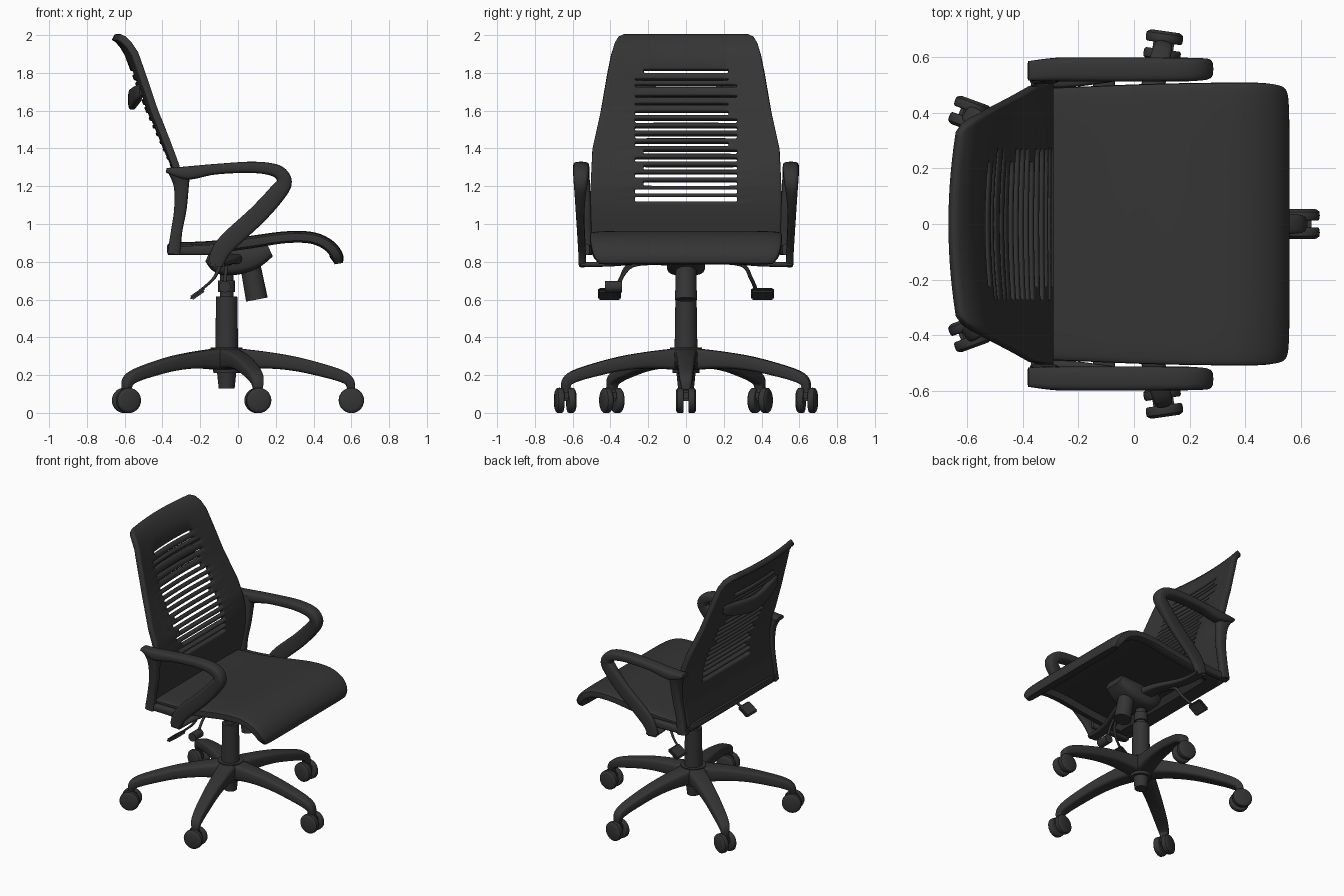
import bpy, bmesh, math, random
from mathutils import Vector, Matrix

if "Cube" in bpy.data.objects:
    bpy.data.objects.remove(bpy.data.objects["Cube"])

random.seed(4)
black = bpy.data.materials.new("matte black")
black.diffuse_color = (0.035, 0.035, 0.035, 1)
black.use_nodes = True
black.node_tree.nodes["Principled BSDF"].inputs["Base Color"].default_value = black.diffuse_color
HUB = -0.06  # x of the column axis


def finish(name, bm, matrix=None, angle=40):
    if matrix:
        bm.transform(matrix)
    bmesh.ops.recalc_face_normals(bm, faces=bm.faces[:])
    me = bpy.data.meshes.new(name)
    bm.to_mesh(me)
    bm.free()
    me.materials.append(black)
    ob = bpy.data.objects.new(name, me)
    bpy.context.collection.objects.link(ob)
    bpy.ops.object.select_all(action='DESELECT')
    ob.select_set(True)
    bpy.context.view_layer.objects.active = ob
    bpy.ops.object.shade_smooth_by_angle(angle=math.radians(angle))
    return ob


def spline(pts, n=6):
    """Catmull-Rom through points of (x, y, z, half width, half thickness)."""
    P = [pts[0]] + list(pts) + [pts[-1]]
    out = []
    for a, b, c, d in zip(P, P[1:], P[2:], P[3:]):
        for i in range(n):
            t = i / n
            out.append([0.5 * (2 * q + (r - p) * t + (2 * p - 5 * q + 4 * r - s) * t * t
                               + (3 * q - p - 3 * r + s) * t ** 3) for p, q, r, s in zip(a, b, c, d)])
    return out + [list(pts[-1])]


def loft(name, pts, side=(0, 1, 0), power=0.6, matrix=None, n=6, seg=20, hollow=False):
    """Sweep a rounded section along a smooth path; hollow recesses the underside."""
    S, side, bm, rings = spline(pts, n), Vector(side), bmesh.new(), []
    for i, p in enumerate(S):
        tan = Vector(S[min(i + 1, len(S) - 1)][:3]) - Vector(S[max(i - 1, 0)][:3])
        up = tan.cross(side).normalized()
        ring = []
        for k in range(seg):
            a = 2 * math.pi * k / seg
            c, s = math.cos(a), math.sin(a)
            u = math.copysign(abs(c) ** power, c) * p[3]
            v = math.copysign(abs(s) ** power, s) * p[4]
            if hollow and s < 0 and abs(c) < .7 and .2 < i / len(S) < .8:
                v *= -0.1
            ring.append(bm.verts.new(Vector(p[:3]) + side * u + up * v))
        rings.append(ring)
    for a, b in zip(rings, rings[1:]):
        for k in range(seg):
            bm.faces.new((a[k], a[(k + 1) % seg], b[(k + 1) % seg], b[k]))
    bm.faces.new(rings[0])
    bm.faces.new(rings[-1])
    return finish(name, bm, matrix)


def rod(name, a, b, r1, r2=None):
    """Cylinder or cone between two points."""
    a, b, bm = Vector(a), Vector(b), bmesh.new()
    bmesh.ops.create_cone(bm, cap_ends=True, segments=28, radius1=r1,
                          radius2=r1 if r2 is None else r2, depth=(b - a).length)
    m = Matrix.Translation((a + b) / 2) @ (b - a).to_track_quat('Z', 'Y').to_matrix().to_4x4()
    return finish(name, bm, m)


def box(name, loc, size, matrix=None, bevel=0.012):
    bm = bmesh.new()
    bmesh.ops.create_cube(bm, size=1, matrix=Matrix.Translation(loc) @ Matrix.Diagonal((*size, 1)))
    bmesh.ops.bevel(bm, geom=bm.edges[:], offset=bevel, segments=2, affect='EDGES')
    return finish(name, bm, matrix)


# Backrest: curved sheet with a slatted window; rows of (z, x, half width)
profile = [(0.84, -.355, .48), (0.9, -.345, .50), (1.0, -.325, .505), (1.1, -.308, .505), (1.2, -.308, .505),
           (1.3, -.335, .50), (1.4, -.38, .495), (1.6, -.47, .45), (1.8, -.545, .415),
           (1.9, -.582, .395), (1.95, -.612, .38), (1.98, -.64, .36), (1.99, -.66, .33)]


def back_at(z):
    for a, b in zip(profile, profile[1:]):
        if z <= b[0]:
            t = (z - a[0]) / (b[0] - a[0])
            return a[1] + (b[1] - a[1]) * t, a[2] + (b[2] - a[2]) * t
    return profile[-1][1:]


slots = [(1.12 + .041 * i, 1.12 + .041 * i + .022) for i in range(12)]
slots += [(1.625, 1.635), (1.665, 1.677), (1.72, 1.734), (1.755, 1.765), (1.795, 1.815)]
rows = sorted([p[0] for p in profile if not 1.11 < p[0] < 1.82] + [z for s in slots for z in s])
inner = [-.27 + .54 * i / 12 for i in range(13)]
bm = bmesh.new()
grid = []
for z in rows:
    x, w = back_at(z)
    ys = [-w, -w + .02, -(w + .27) / 2] + inner + [(w + .27) / 2, w - .02, w]
    bow = 0.035 * min(max((z - 1.2) / .7, 0), 1)
    grid.append([bm.verts.new((x + bow * (y / .38) ** 2, y, z)) for y in ys])
for j in range(len(rows) - 1):
    slot = any(abs(rows[j] - s[0]) < 1e-6 for s in slots)
    lo, hi = 3 + random.choice((0, 0, 1)), 14 - random.choice((0, 0, 1))
    for i in range(len(grid[0]) - 1):
        if not (slot and lo <= i <= hi):
            bm.faces.new((grid[j][i], grid[j][i + 1], grid[j + 1][i + 1], grid[j + 1][i]))
back = finish("backrest", bm)
sol = back.modifiers.new("thickness", 'SOLIDIFY')
sol.thickness, sol.offset = 0.038, 0
bev = back.modifiers.new("soft rim", 'BEVEL')
bev.width, bev.segments, bev.limit_method, bev.angle_limit = 0.004, 1, 'ANGLE', math.radians(60)

# Support bar behind the upper back
loft("back_support_bar", [(-.51, -.31, 1.71, .03, .012), (-.53, -.24, 1.69, .045, .022), (-.56, 0, 1.66, .055, .022),
                          (-.53, .24, 1.69, .045, .022), (-.51, .31, 1.71, .03, .012)], side=(0, 0, 1))

# Seat: waterfall-front pan, recessed underneath
loft("seat", [(-.375, 0, .87, .46, .02), (-.34, 0, .87, .485, .032), (-.15, 0, .875, .495, .035),
              (.05, 0, .90, .503, .035), (.25, 0, .928, .507, .033), (.39, 0, .925, .508, .033),
              (.48, 0, .885, .505, .034), (.523, 0, .83, .49, .034), (.533, 0, .79, .46, .022)],
     power=0.3, seg=40, hollow=True)

# Arms and their supports, mirrored left and right
for s, tag in ((1, "left"), (-1, "right")):
    loft("armrest_" + tag, [(x, s * y, z, w, t) for x, y, z, w, t in (
        (-.12, .548, .785, .02, .04), (-.07, .552, .885, .02, .05), (.10, .56, 1.045, .022, .05),
        (.205, .56, 1.16, .03, .047), (.245, .557, 1.225, .038, .04), (.205, .555, 1.28, .042, .034),
        (.08, .555, 1.30, .043, .03), (-.12, .555, 1.29, .043, .028), (-.27, .555, 1.27, .043, .035),
        (-.38, .55, 1.285, .035, .012))])
    loft("arm_upright_" + tag, [(x, s * y, z, w, t) for x, y, z, w, t in (
        (-.31, .55, 1.28, .038, .06), (-.30, .54, 1.2, .032, .04), (-.305, .53, 1.08, .027, .033),
        (-.325, .525, .96, .025, .03), (-.34, .525, .84, .025, .035))])
    loft("arm_lower_rail_" + tag, [(-.37, s * .515, .86, .025, .025), (-.24, s * .515, .86, .025, .025),
                                   (-.08, s * .53, .865, .02, .03)])
    loft("arm_cross_bracket_" + tag, [(-.11, s * .56, .785, .04, .012), (-.1, s * .4, .79, .04, .015),
                                      (-.05, s * .2, .81, .05, .02), (-.02, s * .05, .815, .05, .03)], side=(1, 0, 0))
    # Adjustment lever with paddle
    loft("lever_" + tag, [(-.06, s * .08, .80, .01, .01), (-.09, s * .29, .785, .01, .01),
                          (-.13, s * .345, .71, .01, .01), (-.21, s * .375, .64, .01, .01)], side=(1, 0, 0), power=1)
    box("lever_paddle_" + tag, (0, 0, 0), (.09, .12, .025),
        Matrix.Translation((-.215, s * .405, .63)) @ Matrix.Rotation(math.radians(-35), 4, 'Y'), .008)

# Second lever with a round knob on the right side
loft("height_lever", [(-.04, -.08, .79, .009, .009), (-.06, -.28, .78, .009, .009),
                      (-.07, -.36, .68, .009, .009)], side=(1, 0, 0), power=1)
rod("height_lever_knob", (-.07, -.34, .668), (-.07, -.43, .668), .03)

# Tilt mechanism, tension knob and gas column
loft("tilt_mechanism", [(-.16, 0, .83, .08, .03), (-.08, 0, .80, .1, .07), (.06, 0, .815, .1, .065),
                        (.17, 0, .86, .08, .035)], power=0.5)
rod("tension_knob", (.05, 0, .86), (.1, 0, .6), .052, .058)
rod("column_piston", (HUB, 0, .55), (HUB, 0, .78), .036)
rod("column_collar", (HUB, 0, .64), (HUB, 0, .70), .045)
rod("column_sleeve", (HUB, 0, .3), (HUB, 0, .615), .061, .056)
rod("base_hub", (HUB, 0, .21), (HUB, 0, .345), .07, .085)
rod("base_hub_stub", (HUB, 0, .13), (HUB, 0, .25), .042, .055)

# Five-star base with twin-wheel casters
spokes = [(0, 0), (75.5, -8), (143.5, -20), (216.5, 20), (284.5, 8)]
for i, (angle, swivel) in enumerate(spokes, 1):
    turn = Matrix.Translation((HUB, 0, 0)) @ Matrix.Rotation(math.radians(angle), 4, 'Z')
    loft(f"base_leg_{i}", [(.03, 0, .285, .065, .06), (.2, 0, .28, .055, .045), (.36, 0, .26, .048, .038),
                           (.52, 0, .222, .042, .034), (.61, 0, .193, .037, .031), (.65, 0, .165, .032, .026),
                           (.66, 0, .12, .022, .02)], matrix=turn, power=0.45)
    m = Matrix.Translation(turn @ Vector((.66, 0, 0))) @ Matrix.Rotation(math.radians(swivel), 4, 'Z')
    for y in (-1, 1):
        loft(f"caster_wheel_{i}", [(0, y * .012, .066, .06, .06), (0, y * .018, .066, .066, .066),
                                   (0, y * .044, .066, .066, .066), (0, y * .054, .066, .05, .05)],
             side=(1, 0, 0), power=1, matrix=m, n=2, seg=28)
    box(f"caster_housing_{i}", (0, 0, .092), (.075, .05, .06), m)
